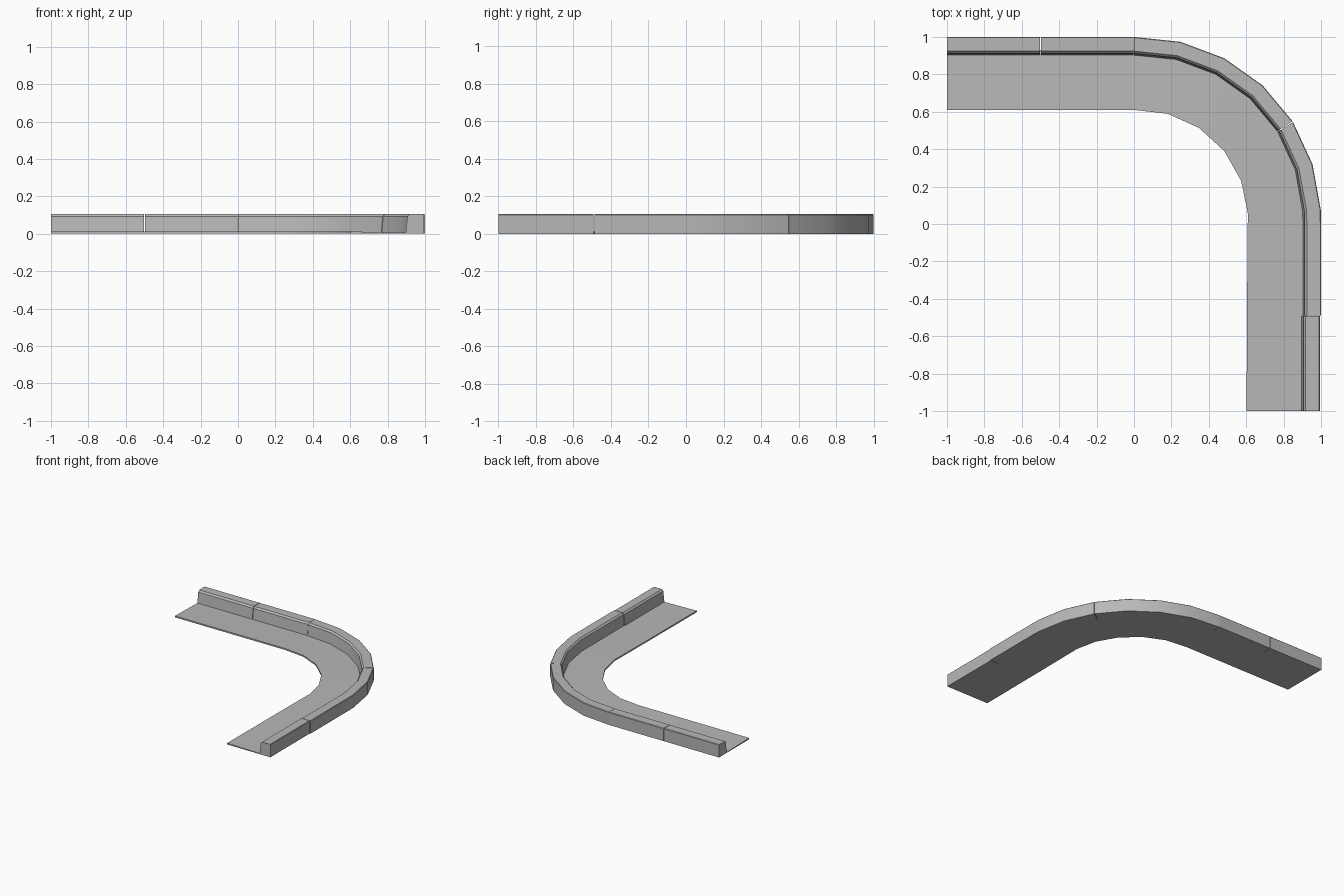
import bpy, bmesh
from math import sin, cos, radians
from mathutils import Vector

cube = bpy.data.objects.get("Cube")
if cube:
    bpy.data.objects.remove(cube, do_unlink=True)

# One concrete grey for everything
concrete = bpy.data.materials.new("concrete_grey")
concrete.use_nodes = True
grey = (0.48, 0.48, 0.475, 1)
concrete.diffuse_color = grey
concrete.node_tree.nodes["Principled BSDF"].inputs["Base Color"].default_value = grey


# Stations along the road edge: (centre, outward direction, radial bulge)
def along_x(x):
    return Vector((x, 0, 0)), Vector((0, 1, 0)), 0


def around(deg):
    a = radians(deg)
    return Vector(), Vector((sin(a), cos(a), 0)), 0.011 * sin(2 * a)


def along_y(y, shift=0):
    return Vector((0, y, 0)), Vector((1, 0, 0)), shift


def sweep(name, stations, profile):
    """Closed solid with a (radius, height) profile at every station."""
    bm = bmesh.new()
    rings = [[bm.verts.new(c + d * (r + bulge) + Vector((0, 0, z)))
              for r, z in profile] for c, d, bulge in stations]
    n = len(profile)
    for a, b in zip(rings, rings[1:]):
        for i in range(n):
            j = (i + 1) % n
            bm.faces.new((a[i], a[j], b[j], b[i]))
    bm.faces.new(rings[0])
    bm.faces.new(rings[-1])
    bmesh.ops.recalc_face_normals(bm, faces=bm.faces)
    mesh = bpy.data.meshes.new(name)
    bm.to_mesh(mesh)
    bm.free()
    mesh.materials.append(concrete)
    obj = bpy.data.objects.new(name, mesh)
    bpy.context.collection.objects.link(obj)
    bpy.ops.object.select_all(action='DESELECT')
    obj.select_set(True)
    bpy.context.view_layer.objects.active = obj
    bpy.ops.object.shade_smooth_by_angle(angle=radians(30))
    return obj


# Kerb blocks: battered inner face, chamfered top edges
kerb = [(0.902, 0), (0.912, 0.092), (0.924, 0.105), (0.996, 0.105),
        (1.0, 0.101), (1.0, 0)]
step = 14.3
gap = 0.002
blocks = {
    "kerb_block_back_end": [along_x(-1), along_x(-0.5 - gap)],
    "kerb_block_back_inner": [along_x(-0.5 + gap), along_x(-gap)],
    "kerb_block_curve": [around(step * i) for i in range(4)] + [around(4 * step - 0.15)],
    "kerb_block_curve_exit": [around(4 * step + 0.15), around(5 * step),
                              around(6 * step), along_y(0), along_y(-0.49 + gap)],
    "kerb_block_front_end": [along_y(-0.49 - gap, -0.006), along_y(-1, -0.006)],
}
for name, stations in blocks.items():
    sweep(name, stations, kerb)

# Gutter apron: thin slab falling gently towards the kerb
gutter = [(0.61, 0), (0.61, 0.012), (0.75, 0.0085), (0.93, 0.005), (0.93, 0)]
sweep("gutter_apron",
      [along_x(-1), along_x(-0.5)] + [around(17 * i) for i in range(6)]
      + [along_y(0, -0.002), along_y(-0.49, -0.006), along_y(-1, -0.008)], gutter)
